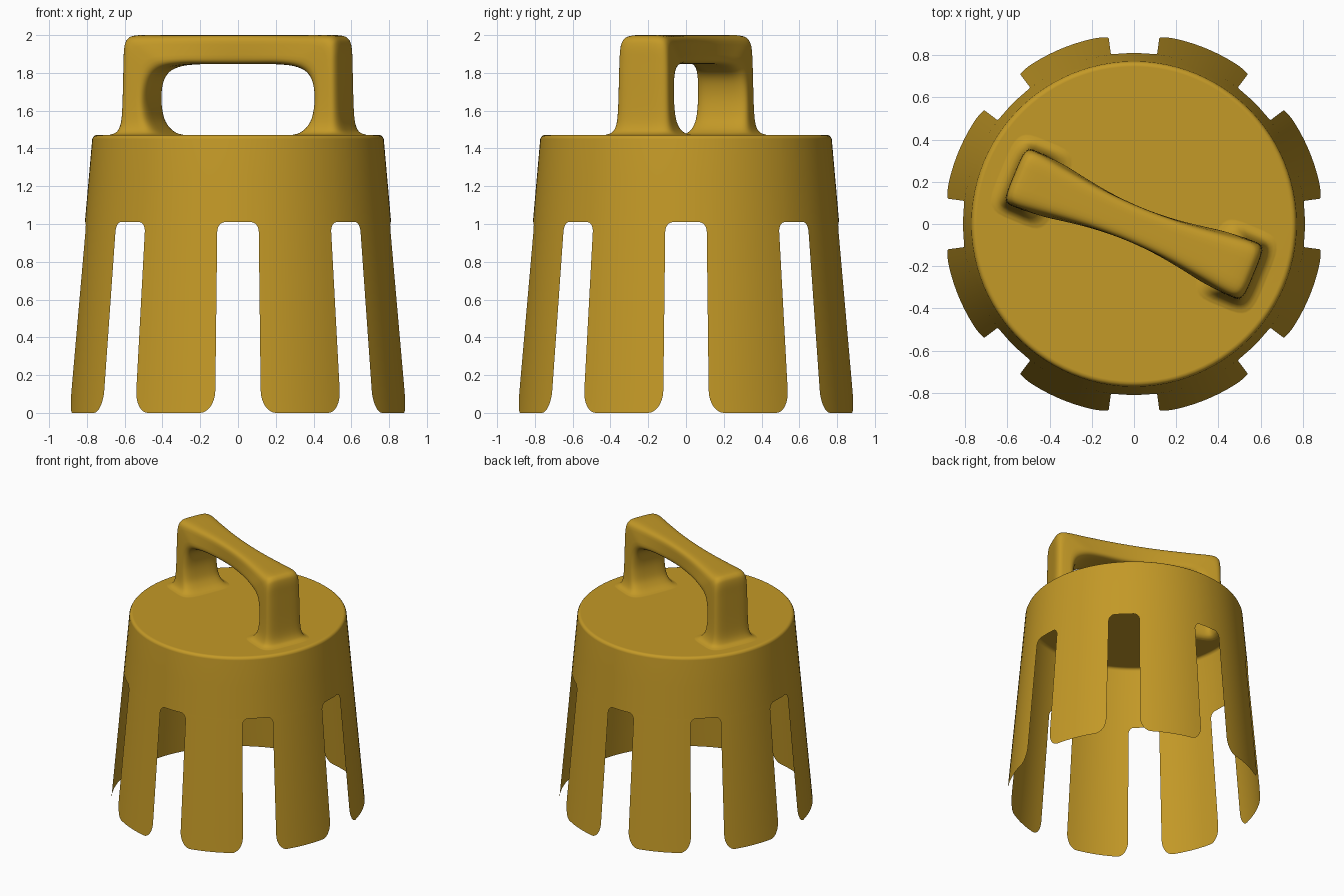
import bpy, bmesh, math

if "Cube" in bpy.data.objects:
    bpy.data.objects.remove(bpy.data.objects["Cube"])

N, COLS, GAP = 8, 10, 4          # fingers, columns per finger, columns per slot
SLOT_Z = 1.01
HALF, FILLET = 14.75, 2.8        # finger half angle, growth at the slot's top corners


def radius(z):
    return 0.9 - 0.0885 * z


def polar(r, deg, z):
    a = math.radians(deg)
    return (r * math.cos(a), r * math.sin(a), z)


def finger_half(z):
    if z < 0.12:
        return HALF - 5.2 * (1 - math.sqrt(max(0, 1 - (1 - z / 0.12) ** 2)))
    if z > SLOT_Z - 0.05:
        f = min(1, (z - SLOT_Z + 0.05) / 0.05)
        return HALF + FILLET * (1 - math.sqrt(max(0, 1 - f * f)))
    return HALF


def make_object(name, bm):
    me = bpy.data.meshes.new(name)
    bm.to_mesh(me)
    bm.free()
    ob = bpy.data.objects.new(name, me)
    bpy.context.collection.objects.link(ob)
    return ob


def loft(bm, rings, closed=True):
    n = len(rings[0])
    for a, b in zip(rings, rings[1:]):
        for i in range(n if closed else n - 1):
            j = (i + 1) % n
            bm.faces.new((a[i], a[j], b[j], b[i]))


# Cap: upper band, softened rim and flat top, closed below for the union
angles = []
for k in range(N):
    c, h = 22.5 + 45 * k, HALF + FILLET
    angles += [c - h + 2 * h * i / COLS for i in range(COLS)]
    angles += [c + h + (45 - 2 * h) * i / GAP for i in range(GAP)]
bm = bmesh.new()
levels = [(radius(SLOT_Z), SLOT_Z), (radius(1.25), 1.25), (radius(1.45), 1.45),
          (0.766, 1.462), (0.758, 1.469), (0.746, 1.472)]
rings = [[bm.verts.new(polar(r, a, z)) for a in angles] for r, z in levels]
loft(bm, rings)
bm.faces.new(rings[-1])
bm.faces.new(rings[0][::-1])
body = make_object("cover_body", bm)

# Handle: stations of outer (u, z), inner (u, z), half width, base to middle
half = [(0.69, 1.42, 0.36, 1.42, 0.215), (0.69, 1.466, 0.36, 1.466, 0.215),
        (0.66, 1.48, 0.40, 1.482, 0.185), (0.64, 1.50, 0.435, 1.51, 0.165),
        (0.626, 1.55, 0.465, 1.56, 0.152), (0.62, 1.65, 0.48, 1.64, 0.146),
        (0.616, 1.84, 0.476, 1.71, 0.143), (0.613, 1.94, 0.455, 1.77, 0.141),
        (0.597, 1.984, 0.415, 1.81, 0.138), (0.55, 2.0, 0.35, 1.834, 0.132),
        (0.40, 2.0, 0.25, 1.845, 0.113), (0.20, 2.0, 0.12, 1.846, 0.093)]
full = half + [(0, 2.0, 0, 1.846, 0.086)] + \
    [(-a, b, -c, d, w) for a, b, c, d, w in reversed(half)]


def smooth(pts, steps=4):
    out = []
    for i in range(len(pts) - 1):
        p0, p1, p2 = pts[max(i - 1, 0)], pts[i], pts[i + 1]
        p3 = pts[min(i + 2, len(pts) - 1)]
        for s in range(steps):
            t = s / steps
            out.append([b + 0.5 * t * (c - a + t * (2*a - 5*b + 4*c - d + t * (3*(b - c) + d - a)))
                        for a, b, c, d in zip(p0, p1, p2, p3)])
    return out + [list(pts[-1])]


def super_pt(a, p=0.45):
    c, s = math.cos(a), math.sin(a)
    return (math.copysign(abs(c) ** p, c), math.copysign(abs(s) ** p, s))


bm = bmesh.new()
rings = []
ca, sa = math.cos(math.radians(-22.5)), math.sin(math.radians(-22.5))
for uo, zo, ui, zi, w in smooth(full):
    ring = []
    for k in range(32):
        e, v = super_pt(2 * math.pi * (k + 0.5) / 32)
        f = (e + 1) / 2
        u, z, v = ui + (uo - ui) * f, zi + (zo - zi) * f, v * w
        ring.append(bm.verts.new((u * ca - v * sa, u * sa + v * ca, z)))
    rings.append(ring)
loft(bm, rings)
bm.faces.new(rings[0])
bm.faces.new(rings[-1])
bmesh.ops.recalc_face_normals(bm, faces=bm.faces)
handle = make_object("handle_helper", bm)
handle.hide_render = True

# Merge the handle into the cap so both form one hollow skin
mod = body.modifiers.new("join_handle", 'BOOLEAN')
mod.operation, mod.solver, mod.object = 'UNION', 'EXACT', handle
bpy.context.view_layer.update()
merged = bpy.data.meshes.new_from_object(
    body.evaluated_get(bpy.context.evaluated_depsgraph_get()))
body.modifiers.clear()
bpy.data.objects.remove(handle)

# Open the underside and hang the eight fingers from the band
bm = bmesh.new()
bm.from_mesh(merged)
under = [f for f in bm.faces if all(v.co.z < SLOT_Z + 0.001 for v in f.verts)]
bmesh.ops.delete(bm, geom=under, context='FACES')
zs = [0.12 * (1 - math.cos(math.pi / 2 * i / 8)) for i in range(9)]
zs += [0.4, 0.7] + [SLOT_Z - 0.05 + 0.05 * math.sin(math.pi / 2 * i / 6) for i in range(7)]
for k in range(N):
    rows = [[bm.verts.new(polar(radius(z), 22.5 + 45 * k + finger_half(z) * (2 * i / COLS - 1), z))
             for i in range(COLS + 1)] for z in zs]
    loft(bm, rows, closed=False)
bmesh.ops.remove_doubles(bm, verts=bm.verts, dist=0.0004)
bm.to_mesh(body.data)
bm.free()

# Smooth shading and mustard colour
mat = bpy.data.materials.new("mustard")
mat.diffuse_color = (0.55, 0.32, 0.02, 1)
mat.use_nodes = True
mat.node_tree.nodes["Principled BSDF"].inputs["Base Color"].default_value = mat.diffuse_color
body.data.materials.clear()
body.data.materials.append(mat)
for p in body.data.polygons:
    p.material_index = 0
bpy.context.view_layer.objects.active = body
body.select_set(True)
bpy.ops.object.shade_smooth_by_angle(angle=math.radians(40))
wn = body.modifiers.new("weighted_normals", 'WEIGHTED_NORMAL')
wn.keep_sharp = True
